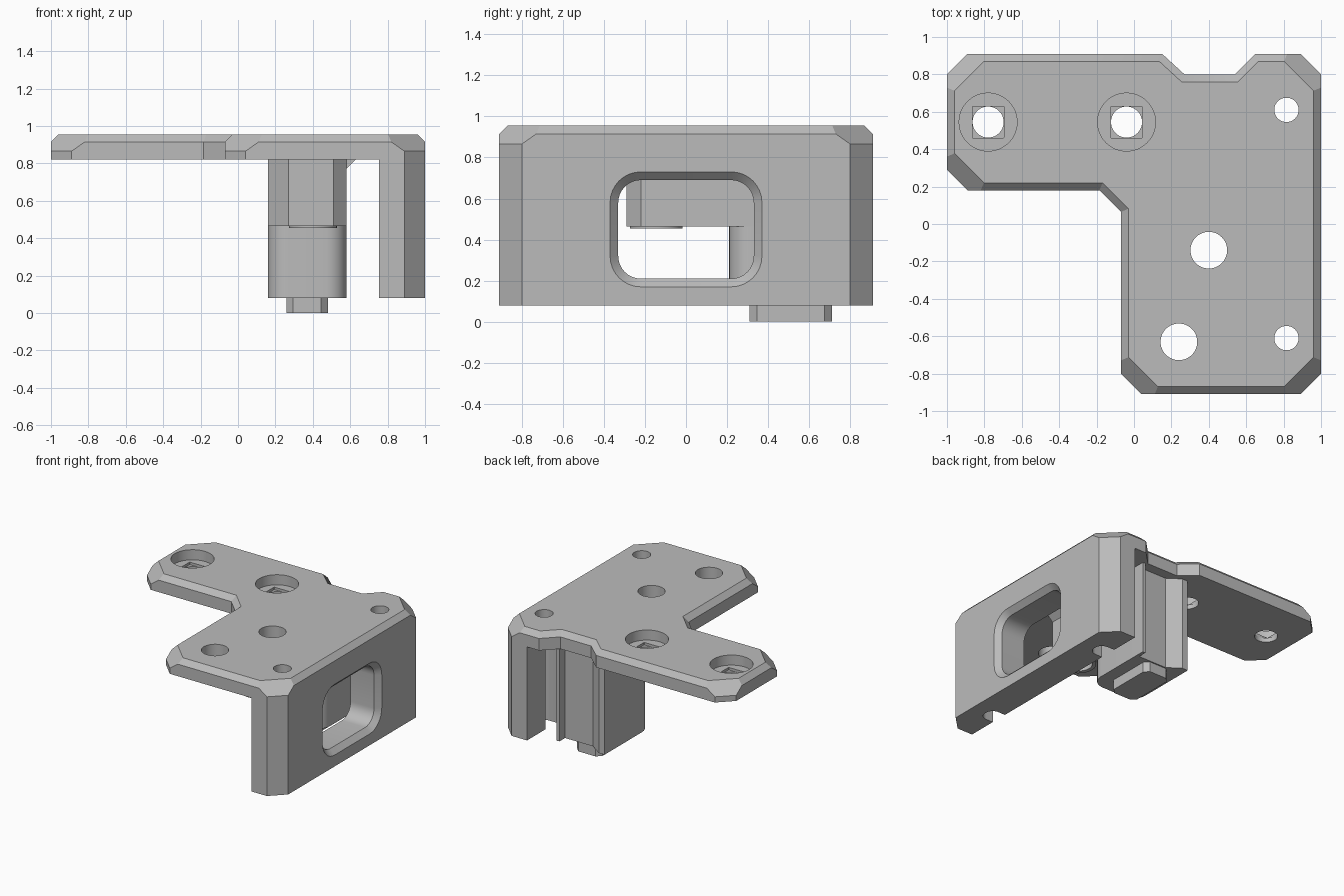
import bpy, bmesh
from math import sin, cos, pi
from mathutils import Vector

cube = bpy.data.objects.get("Cube")
if cube:
    bpy.data.objects.remove(cube, do_unlink=True)

grey = bpy.data.materials.new("plain grey")
grey.use_nodes = True
grey.diffuse_color = (0.5, 0.5, 0.5, 1)
grey.node_tree.nodes["Principled BSDF"].inputs["Base Color"].default_value = (0.5, 0.5, 0.5, 1)

TOP, UNDER, BOTTOM = 0.955, 0.82, 0.08


def finish(name, bm):
    bmesh.ops.recalc_face_normals(bm, faces=bm.faces)
    mesh = bpy.data.meshes.new(name)
    bm.to_mesh(mesh)
    bm.free()
    mesh.materials.append(grey)
    obj = bpy.data.objects.new(name, mesh)
    bpy.context.collection.objects.link(obj)
    return obj


def loft(name, rings):
    """Skin between equal-length rings and cap both ends."""
    bm = bmesh.new()
    loops = [[bm.verts.new(p) for p in ring] for ring in rings]
    for a, b in zip(loops, loops[1:]):
        for i in range(len(a)):
            j = (i + 1) % len(a)
            bm.faces.new((a[i], a[j], b[j], b[i]))
    bm.faces.new(loops[0][::-1])
    bm.faces.new(loops[-1])
    return finish(name, bm)


def prism(name, pts, z0, z1):
    return loft(name, [[(x, y, z) for x, y in pts] for z in (z0, z1)])


def circle(x, y, r, n=48):
    return [(x + r * cos(2 * pi * i / n), y + r * sin(2 * pi * i / n)) for i in range(n)]


def arc(x, y, r, start, n=8):
    return [(x + r * cos(start + pi / 2 * i / n), y + r * sin(start + pi / 2 * i / n))
            for i in range(n + 1)]


def round_rect(cx, cy, hx, hy, r, n=8):
    signs = [(1, 1), (-1, 1), (-1, -1), (1, -1)]
    return [p for k, (sx, sy) in enumerate(signs)
            for p in arc(cx + sx * (hx - r), cy + sy * (hy - r), r, k * pi / 2, n)]


def cut(target, cutter):
    mod = target.modifiers.new("cut", 'BOOLEAN')
    mod.operation, mod.solver, mod.object = 'DIFFERENCE', 'EXACT', cutter
    bpy.context.view_layer.objects.active = target
    bpy.ops.object.modifier_apply(modifier=mod.name)
    bpy.data.objects.remove(cutter, do_unlink=True)


def bevelled_plate(name, outline, z0, z1):
    """Plate whose top edges are cut at 45 degrees, each edge by its own depth."""
    bm = bmesh.new()
    pts = [Vector(p[:2]) for p in outline]
    depth = [p[2] for p in outline]
    n = len(pts)
    base, low, mids, inner = [], [], [], []

    def add(p, z):
        return bm.verts.new((p.x, p.y, z))

    for k in range(n):
        u = (pts[k] - pts[k - 1]).normalized()
        v = (pts[(k + 1) % n] - pts[k]).normalized()
        a, b = depth[k - 1], depth[k]
        small, c = min(a, b), u.cross(v)

        def offset(s, t):
            return pts[k] + (v * s - u * t) / c

        base.append(add(pts[k], z0))
        low.append(add(pts[k], z1 - max(a, b)))
        mids.append(low[k] if a == b else add(offset(a - small, b - small), z1 - small))
        inner.append(add(offset(a, b), z1))
    for k in range(n):
        j = (k + 1) % n
        wall = [base[k], base[j], low[j]]
        slope = [mids[k], mids[j], inner[j], inner[k]]
        if depth[k] < 0.05:
            wall += [mids[j], mids[k], low[k]]
        else:
            wall += [low[k]]
            slope = [low[k], low[j]] + slope[1:] + slope[:1]
        for face in (wall, slope):
            bm.faces.new(list(dict.fromkeys(face)))
    bm.faces.new(inner)
    bm.faces.new(base[::-1])
    return finish(name, bm)


# L-shaped top plate: x, y and bevel depth of the edge that follows
S, L = 0.04, 0.09
plate = bevelled_plate("top_plate", [
    (-.07, -.80, L), (.04, -.91, S), (.89, -.91, L), (1, -.80, S),
    (1, .80, L), (.89, .91, S), (.65, .91, S), (.54, .80, S),
    (.27, .80, S), (.15, .91, S), (-.89, .91, L), (-1, .80, S),
    (-1, .29, L), (-.89, .18, S), (-.185, .18, S), (-.07, .065, S)], UNDER, TOP)

# Side wall with cut corners
wall = prism("side_wall", [(.755, -.91), (.89, -.91), (1, -.80), (1, .80),
                           (.89, .91), (.755, .91)], BOTTOM, UNDER)

# Rounded window with a flared outer rim
window = [[(x, y, z) for y, z in round_rect(0, .45, .33 + g, .24 + g, .11 + g)]
          for x, g in ((.7, 0), (.96, 0), (1.01, .05))]
cut(wall, loft("window_cutter", window))

# Small screw holes through the plate, continued as open slots in the wall
for y in (-.61, .61):
    cut(plate, prism("hole_cutter", circle(.815, y, .065), .7, 1.1))
    cut(wall, prism("slot_cutter", round_rect(.775, y, .105, .068, .064), -.1, 1))

# Counterbored holes in the long arm
for x in (-.78, -.04):
    cut(plate, prism("bore_cutter", circle(x, .545, .155), .875, 1.1))
    cut(plate, prism("square_cutter", round_rect(x, .545, .084, .084, .002, 1), .855, 1.1))
    cut(plate, prism("hole_cutter", circle(x, .545, .083), .7, 1.1))

# Large holes
for x, y in ((.24, -.63), (.4, -.14)):
    cut(plate, prism("hole_cutter", circle(x, y, .098), .7, 1.1))

# Hanging arm and its washer face
arm = prism("hanging_arm", [(.16, -.18), (.27, -.29), (.51, -.29), (.58, -.22),
                            (.58, .36), (.16, .36)], .465, UNDER)
washer = prism("washer_face", circle(.4, -.145, .128), .455, .465)
for part in (arm, washer):
    cut(part, prism("hole_cutter", circle(.4, -.14, .098), .3, 1))

# Hanging column: rounded front corners, grooved back
column = prism("hanging_column",
               arc(.27, .32, .11, pi) + arc(.47, .32, .11, 1.5 * pi) +
               [(.58, .79), (.555, .79), (.555, .72), (.31, .72), (.21, .79), (.16, .79)],
               BOTTOM, UNDER)

# Small gusset under the plate
loft("gusset", [[(.57, y, UNDER), (.57, y, .77), (.58, y, .77), (.63, y, UNDER)]
                for y in (-.22, .70)])

# Foot peg
prism("foot_peg", round_rect(.37, .51, .11, .20, .035, 1), 0, BOTTOM)

# Smooth the round surfaces and keep the edges sharp
bpy.ops.object.select_all(action='DESELECT')
for obj in bpy.context.collection.objects:
    if obj.type == 'MESH' and grey.name in obj.data.materials:
        obj.select_set(True)
        bpy.context.view_layer.objects.active = obj
bpy.ops.object.shade_smooth_by_angle(angle=pi / 6)
